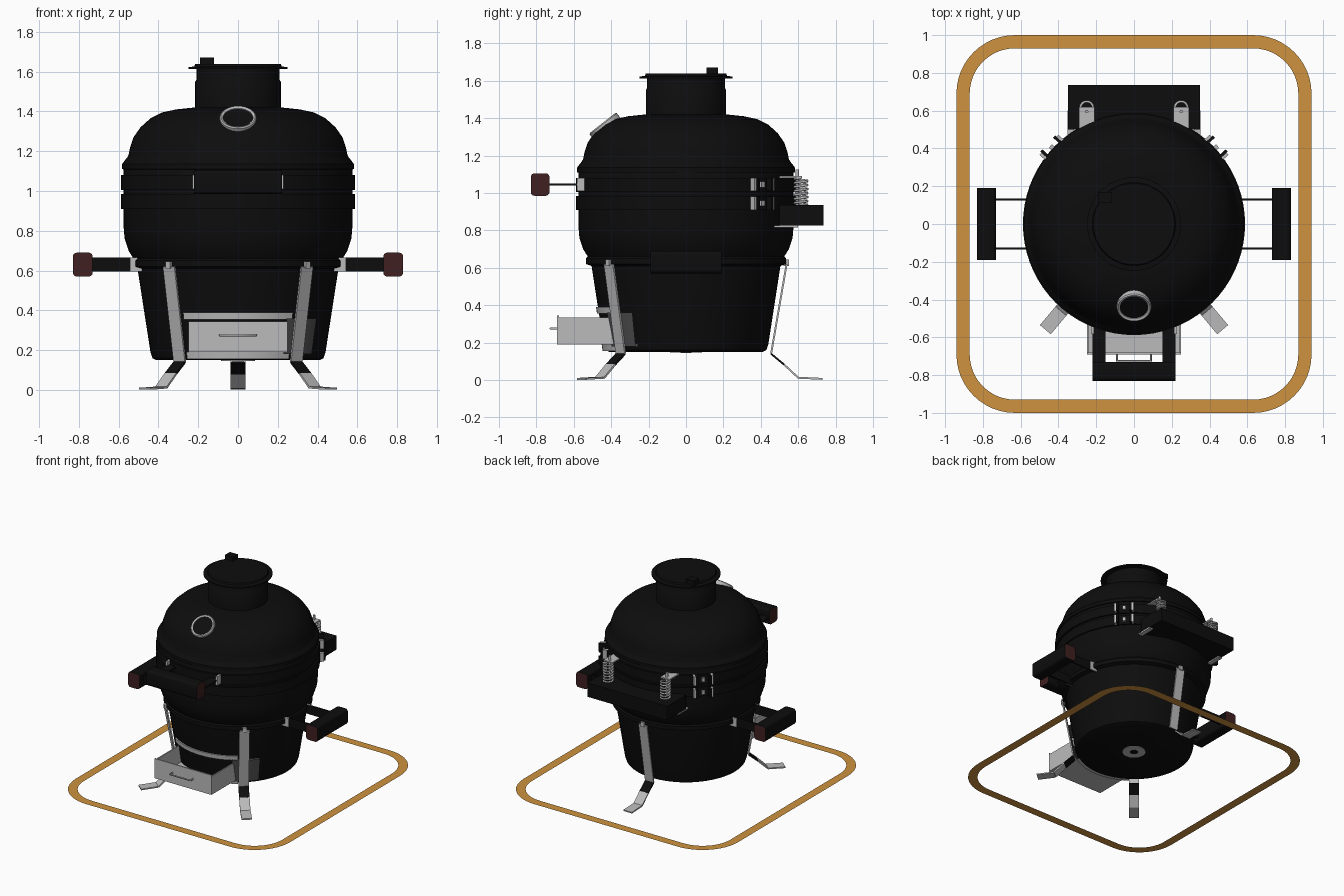
import bpy, bmesh
from math import radians, sin, cos, atan2, pi, tau
from mathutils import Matrix, Vector

old = bpy.data.objects.get("Cube")
if old:
    bpy.data.objects.remove(old, do_unlink=True)


def material(name, r, g, b):
    mat = bpy.data.materials.new(name)
    mat.use_nodes = True
    mat.diffuse_color = (r, g, b, 1)
    shader = next(n for n in mat.node_tree.nodes if n.type == 'BSDF_PRINCIPLED')
    shader.inputs["Base Color"].default_value = (r, g, b, 1)
    return mat


BLACK = material("matt black", .004, .004, .004)
STEEL = material("brushed steel", .5, .5, .5)
GREY = material("shaded grey", .08, .08, .08)
RED = material("dark red wood", .05, .014, .014)
WOOD = material("light wood", .62, .29, .05)


def finish(name, bm, mats, place=Matrix()):
    bmesh.ops.recalc_face_normals(bm, faces=bm.faces)
    mesh = bpy.data.meshes.new(name)
    bm.to_mesh(mesh)
    bm.free()
    for mat in mats:
        mesh.materials.append(mat)
    obj = bpy.data.objects.new(name, mesh)
    bpy.context.scene.collection.objects.link(obj)
    obj.matrix_world = place
    bpy.ops.object.select_all(action='DESELECT')
    obj.select_set(True)
    bpy.context.view_layer.objects.active = obj
    bpy.ops.object.shade_smooth_by_angle(angle=radians(35))


def box(name, low, high, mat, place=Matrix()):
    bm = bmesh.new()
    bmesh.ops.create_cube(bm, size=1)
    low, high = Vector(low), Vector(high)
    scale = Matrix.Diagonal(high - low)
    for v in bm.verts:
        v.co = (low + high) / 2 + scale @ v.co
    finish(name, bm, [mat], place)


def turned(name, profile, mat, place=Matrix(), start=0, sweep=360, closed=False):
    """Turn an (r, z) profile about z; angles run from the front towards +x."""
    bm = bmesh.new()
    spin = Matrix.Rotation(radians(start - 90), 3, 'Z')
    verts = [bm.verts.new(spin @ Vector((r, 0, z))) for r, z in profile]
    edges = [bm.edges.new(pair) for pair in zip(verts, verts[1:])]
    if closed:
        edges.append(bm.edges.new((verts[-1], verts[0])))
    bmesh.ops.spin(bm, geom=verts + edges, axis=(0, 0, 1), cent=(0, 0, 0),
                   angle=radians(sweep), steps=max(8, sweep // 5))
    bmesh.ops.remove_doubles(bm, verts=bm.verts, dist=.0005)
    finish(name, bm, [mat], place)


def strip(name, a, b, width, mat, place):
    """Flat bar between two (radius, z) points, lying in the front direction."""
    a, b = Vector((0, -a[0], a[1])), Vector((0, -b[0], b[1]))
    d = b - a
    tilt = Matrix.Translation(a) @ Matrix.Rotation(atan2(d.z, d.y), 4, 'X')
    box(name, (-width / 2, 0, -.005), (width / 2, d.length, .005), mat, place @ tilt)


def facing(angle):
    return Matrix.Rotation(radians(angle), 4, 'Z')


def wire(name, points, radius, mat):
    curve = bpy.data.curves.new(name, 'CURVE')
    curve.dimensions = '3D'
    curve.bevel_depth = radius
    curve.bevel_resolution = 1
    curve.use_fill_caps = True
    spline = curve.splines.new('POLY')
    spline.points.add(len(points) - 1)
    for point, co in zip(spline.points, points):
        point.co = (*co, 1)
    curve.materials.append(mat)
    obj = bpy.data.objects.new(name, curve)
    bpy.context.scene.collection.objects.link(obj)


# Ceramic base, domed lid and chimney
turned("base", [(0, .15), (.41, .15), (.43, .16), (.44, .19), (.505, .61), (.535, .62),
                (.535, .65), (.525, .66), (.55, .7), (.57, .76), (.575, .82), (.575, .995),
                (0, .995)], BLACK)
turned("lid", [(0, .995), (.575, .995), (.575, 1.14), (.55, 1.18), (.542, 1.22), (.525, 1.27),
               (.49, 1.32), (.44, 1.365), (.38, 1.395), (.31, 1.41), (.215, 1.42), (0, 1.42)], BLACK)
turned("lid_rim", [(.56, 1.105), (.583, 1.11), (.583, 1.135), (.56, 1.165)], BLACK)
for name, z in (("lower_band", .91), ("upper_band", 1.005)):
    turned(name, [(.57, z), (.588, z), (.588, z + .075), (.57, z + .075)], BLACK, closed=True)
turned("chimney", [(.215, 1.4), (.215, 1.55), (.208, 1.56), (.208, 1.62)], BLACK)
turned("chimney_cap", [(0, 1.612), (.248, 1.612), (.248, 1.622), (.22, 1.626), (.215, 1.638),
                       (0, 1.638)], BLACK)
box("cap_knob", (-.19, .11, 1.63), (-.12, .17, 1.67), BLACK)
turned("drain_plate", [(0, .146), (.085, .146), (.085, .152)], STEEL)
turned("drain_hole", [(0, .144), (.03, .144), (.03, .148)], BLACK)

# Lid thermometer
gauge = Matrix.Translation((0, -.435, 1.36)) @ Matrix.Rotation(radians(38), 4, 'X')
turned("gauge_bezel", [(.075, -.02), (.092, -.02), (.092, .012), (.086, .018), (.075, .012)],
       STEEL, gauge, closed=True)
turned("gauge_face", [(0, .006), (.077, .006), (.077, -.02)], BLACK, gauge)


# Handles: rounded bar with coloured ends, two arms and steel mounts
def handle(name, angle, z, half, arm_x, arm_w, arm_h, root):
    place = facing(angle) @ Matrix.Translation((0, 0, z))
    bm = bmesh.new()
    bmesh.ops.create_cube(bm, size=1)
    for v in bm.verts:
        v.co = Vector((v.co.x * half * 2, v.co.y * .1 - .78, v.co.z * .12))
    long_edges = [e for e in bm.edges if abs(e.verts[0].co.x - e.verts[1].co.x) > .1]
    bmesh.ops.bevel(bm, geom=long_edges, offset=.02, segments=4, profile=.5, affect='EDGES')
    bm.normal_update()
    for f in bm.faces:
        f.material_index = int(abs(f.normal.x) > .9)
    finish(name + "_bar", bm, [BLACK, RED], place)
    for s in (-1, 1):
        x = s * arm_x
        box(name + "_arm", (x - arm_w / 2, -.74, -arm_h / 2), (x + arm_w / 2, -root + .06, arm_h / 2),
            BLACK, place)
        edge = x + s * arm_w / 2
        box(name + "_mount", (edge - .008, -root - .012, -.035), (edge + .008, -root + .06, .035),
            STEEL, place)


handle("front_handle", 0, 1.045, .22, .185, .07, .01, .57)
handle("left_handle", 90, .63, .19, .13, .012, .07, .53)
handle("right_handle", -90, .63, .19, .13, .012, .07, .53)

# Three bent legs
top, knee, shin, ankle, toe = (.538, .62), (.455, .14), (.525, .082), (.6, .012), (.73, .006)
for name, angle in (("front_left", 40), ("front_right", -40), ("back", 180)):
    place = facing(angle)
    strip(name + "_leg", top, knee, .075, STEEL, place)
    strip(name + "_knee", knee, shin, .075, BLACK, place)
    strip(name + "_shin", shin, ankle, .075, STEEL, place)
    strip(name + "_foot", ankle, toe, .075, STEEL, place)
    box(name + "_leg_clip", (-.015, -.55, .61), (.015, -.52, .645), STEEL, place)

# Draught opening: rails, slid-aside door and open ash drawer
for name, z, r in (("top_rail", .355, .476), ("bottom_rail", .155, .446)):
    turned(name, [(r - .04, z), (r, z), (r + .005, z + .035), (r - .04, z + .035)], STEEL,
           start=-35, sweep=70, closed=True)
turned("sliding_door", [(.44, .18), (.458, .18), (.488, .36), (.44, .36)], GREY,
       start=30, sweep=24, closed=True)
box("drawer_floor", (-.245, -.68, .19), (.245, -.36, .198), STEEL)
box("drawer_front", (-.25, -.69, .19), (.25, -.68, .345), STEEL)
box("drawer_back", (-.245, -.37, .19), (.245, -.36, .335), STEEL)
for s in (-1, 1):
    box("drawer_side", (s * .245 - .005, -.68, .19), (s * .245 + .005, -.36, .335), STEEL)
wire("drawer_handle", [(-.09, -.685, .275), (-.09, -.725, .275), (.09, -.725, .275),
                       (.09, -.685, .275)], .006, STEEL)

# Rear shelf block, lift springs and their brackets
box("rear_shelf", (-.35, .5, .825), (.35, .735, .935), BLACK)
for s in (-1, 1):
    box("shelf_bracket", (s * .335 - .018, .47, .816), (s * .335 + .018, .6, .826), STEEL)
    x, y, turns, per = s * .25, .615, 7, 14
    coil = [(x + .034 * cos(tau * i / per), y + .034 * sin(tau * i / per),
             .93 + .15 * i / (turns * per)) for i in range(turns * per + 1)]
    wire("lift_spring", coil, .007, STEEL)
    wire("spring_rod", [(x, y - .02, .92), (x, y - .02, 1.125)], .01, STEEL)
    box("spring_arm", (x - .04, .5, 1.08), (x + .04, .62, 1.09), STEEL)
    # Rear band clamps: paired tabs joined by a bolt
    clamp = facing(s * 133)
    for z in (.91, 1.01):
        for t in (-1, 1):
            box("clamp_tab", (t * .05 - .008, -.625, z), (t * .05 + .008, -.57, z + .07), BLACK, clamp)
            box("clamp_plate", (t * .065 - .008, -.615, z), (t * .065 + .008, -.57, z + .07),
                STEEL, clamp)
        box("clamp_bolt", (-.012, -.605, z + .02), (.012, -.57, z + .05), STEEL, clamp)

# Flat rounded ring on the ground
bm = bmesh.new()
loops = []
for radius in (.31, .24):
    loop = []
    for quarter in range(4):
        sx, sy = (1, -1, -1, 1)[quarter], (1, 1, -1, -1)[quarter]
        for step in range(13):
            a = (quarter + step / 12) * pi / 2
            loop.append(bm.verts.new((sx * .63 + radius * cos(a), sy * .69 + radius * sin(a), 0)))
    loops.append(loop)
outer, inner = loops
for i in range(len(outer)):
    bm.faces.new((outer[i - 1], outer[i], inner[i], inner[i - 1]))
finish("ground_ring", bm, [WOOD])
